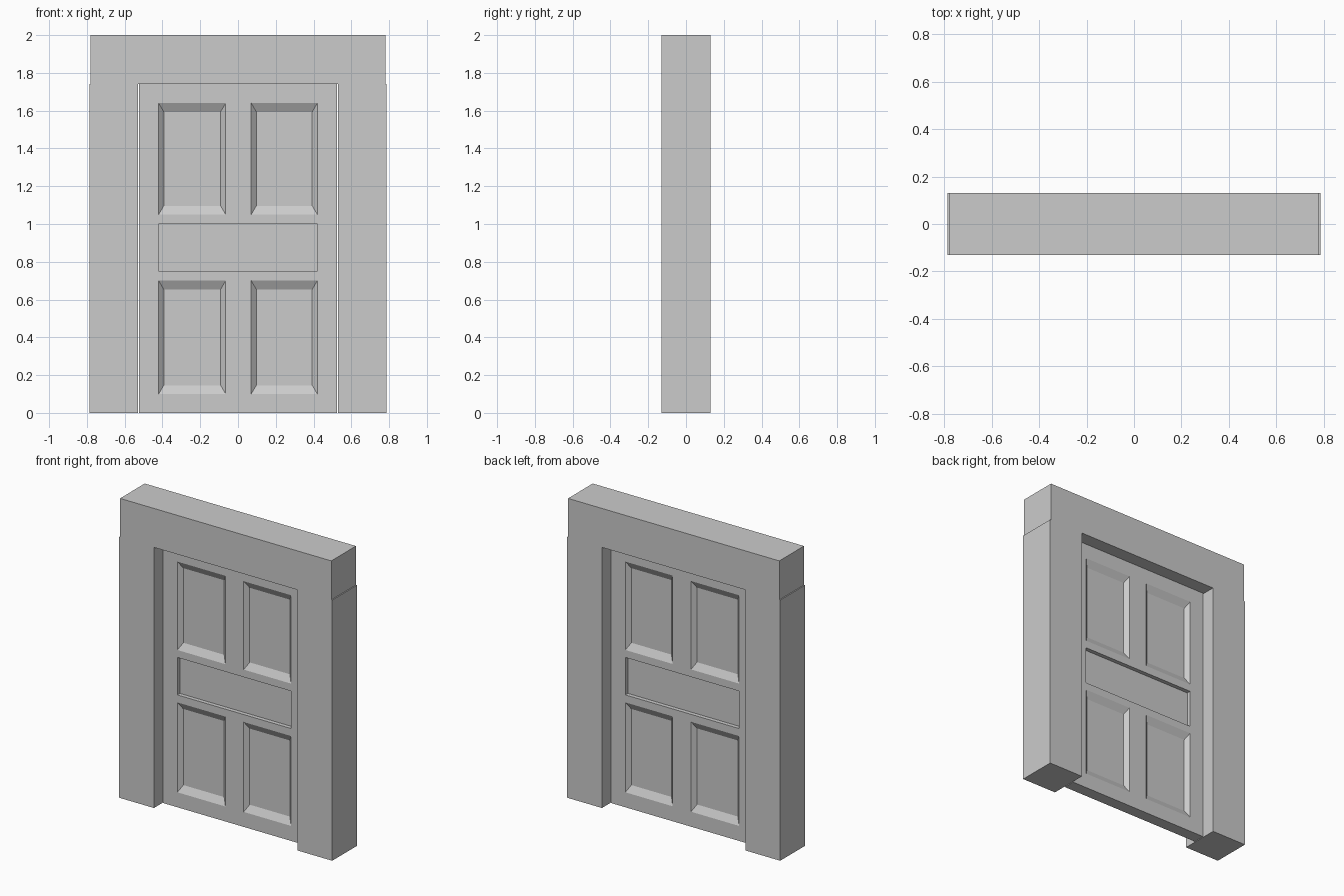
import bpy, bmesh
from mathutils import Vector

if "Cube" in bpy.data.objects:
    bpy.data.objects.remove(bpy.data.objects["Cube"])


def box(name, x0, x1, y0, y1, z0, z1):
    bm = bmesh.new()
    bmesh.ops.create_cube(bm, size=1)
    for v in bm.verts:
        v.co = Vector(((x0 + x1) / 2 + v.co.x * (x1 - x0),
                       (y0 + y1) / 2 + v.co.y * (y1 - y0),
                       (z0 + z1) / 2 + v.co.z * (z1 - z0)))
    return finish(name, bm)


def finish(name, bm):
    me = bpy.data.meshes.new(name)
    bm.to_mesh(me)
    bm.free()
    ob = bpy.data.objects.new(name, me)
    bpy.context.collection.objects.link(ob)
    return ob


def recess(bm, face, depth, dx, dz):
    """Sink a face into the door, narrowing it by dx and dz on each side."""
    new = bmesh.ops.extrude_discrete_faces(bm, faces=[face])["faces"][0]
    xs = [v.co.x for v in new.verts]
    zs = [v.co.z for v in new.verts]
    cx, cz = (min(xs) + max(xs)) / 2, (min(zs) + max(zs)) / 2
    sx = 1 - 2 * dx / (max(xs) - min(xs))
    sz = 1 - 2 * dz / (max(zs) - min(zs))
    for v in new.verts:
        v.co = (cx + (v.co.x - cx) * sx, v.co.y + depth, cz + (v.co.z - cz) * sz)


# Door frame
for side, s in (("left", -1), ("right", 1)):
    a, b = sorted((s * 0.53, s * 0.787))
    box(side + "_jamb", a, b, -0.13, 0.13, 0, 1.74)
box("lintel", -0.78, 0.78, -0.13, 0.13, 1.74, 2.0)

# Door leaf: front sheet divided along the panel edges
xs = [-0.525, -0.42, -0.065, 0.07, 0.42, 0.525]
zs = [0, 0.10, 0.70, 0.75, 1.0, 1.05, 1.64, 1.74]
bm = bmesh.new()
grid = [[bm.verts.new((x, -0.04, z)) for x in xs] for z in zs]
cells = {}
for r in range(len(zs) - 1):
    for c in range(len(xs) - 1):
        cells[r, c] = bm.faces.new((grid[r][c], grid[r][c + 1],
                                    grid[r + 1][c + 1], grid[r + 1][c]))

# Door edges reaching back to the middle plane
rim = [e for e in bm.edges if e.is_boundary]
ext = bmesh.ops.extrude_edge_only(bm, edges=rim)["geom"]
for v in ext:
    if isinstance(v, bmesh.types.BMVert):
        v.co.y = 0

# Four bevelled panels and the straight-sided middle rail panel
for r in (1, 5):
    for c in (1, 3):
        recess(bm, cells[r, c], 0.025, 0.027, 0.046)
middle = bmesh.utils.face_join([cells[3, c] for c in (1, 2, 3)])
recess(bm, middle, 0.027, 0, 0)
bmesh.ops.recalc_face_normals(bm, faces=bm.faces)
if sum(f.normal.y * f.calc_area() for f in bm.faces) > 0:
    bmesh.ops.reverse_faces(bm, faces=bm.faces)
door = finish("door", bm)

# Back of the door
mir = door.modifiers.new("back", 'MIRROR')
mir.use_axis = (False, True, False)
mir.use_clip = True
mir.merge_threshold = 0.0005
